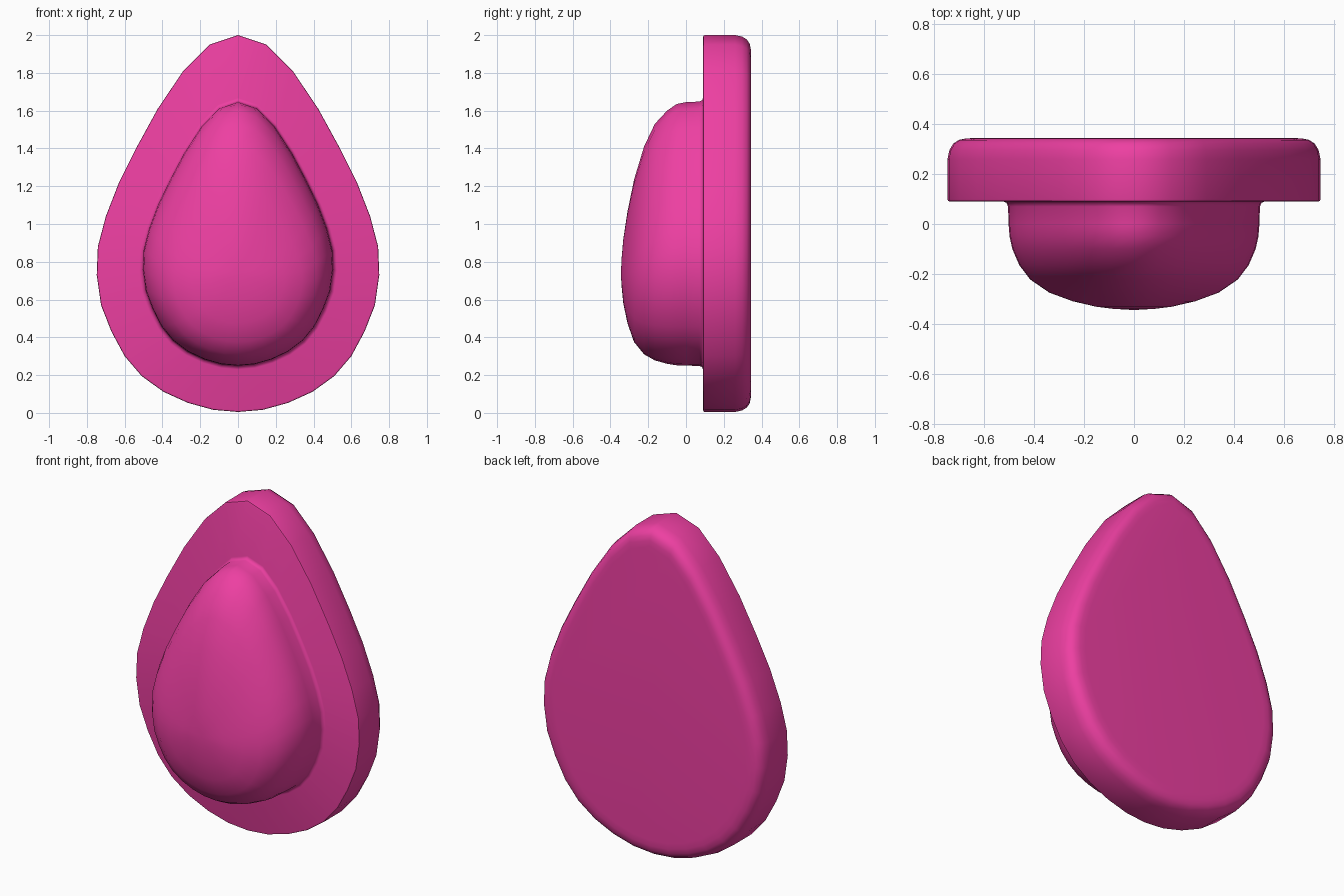
import bpy, bmesh, math

if "Cube" in bpy.data.objects:
    bpy.data.objects.remove(bpy.data.objects["Cube"])

# Right half of the teardrop outline, tip to bottom (x, z)
half = [(0, 2.0), (.15, 1.95), (.29, 1.81), (.425, 1.61), (.54, 1.40),
        (.63, 1.22), (.70, 1.04), (.742, .88), (.748, .73), (.725, .57),
        (.67, .43), (.60, .30), (.51, .195), (.395, .112), (.265, .053),
        (.13, .016), (0, .005)]
outline = half + [(-x, z) for x, z in half[-2:0:-1]]
unit = [(x / .748, (z - .005) / 1.995) for x, z in outline]

# Cross-sections front to back: y, bottom z, top z, half width
dome = [(-.340, .66, .83, .085), (-.332, .58, .92, .15), (-.310, .475, 1.065, .245),
        (-.275, .375, 1.235, .34), (-.222, .31, 1.41, .417), (-.165, .278, 1.53, .46),
        (-.10, .26, 1.60, .488), (-.05, .252, 1.635, .499), (0, .25, 1.645, .503),
        (.07, .249, 1.648, .505), (.085, .243, 1.655, .511), (.09, .23, 1.668, .524)]
plate = [(y, .005 + i, 2 - i, .748 - i) for y, i in
         [(.09, .01), (.093, .002), (.10, 0), (.26, 0), (.297, .008),
          (.322, .023), (.337, .045), (.343, .075), (.345, .11)]]

bm = bmesh.new()


def ring(y, lo, hi, w):
    return [bm.verts.new((u * w, y, lo + v * (hi - lo))) for u, v in unit]


# Loft dome, step and plate as one closed skin
rings = [ring(*s) for s in dome + plate]
n = len(unit)
for a, b in zip(rings, rings[1:]):
    for i in range(n):
        j = (i + 1) % n
        bm.faces.new((a[i], a[j], b[j], b[i]))
tip = bm.verts.new((0, -.345, .735))
for i in range(n):
    bm.faces.new((tip, rings[0][(i + 1) % n], rings[0][i]))
bm.faces.new(rings[-1])
bmesh.ops.recalc_face_normals(bm, faces=bm.faces)

mesh = bpy.data.meshes.new("domed_teardrop_plate")
bm.to_mesh(mesh)
bm.free()
body = bpy.data.objects.new("domed_teardrop_plate", mesh)
bpy.context.collection.objects.link(body)

# Pink finish and smooth shading
pink = bpy.data.materials.new("pink")
pink.diffuse_color = (.85, .05, .36, 1)
pink.use_nodes = True
pink.node_tree.nodes["Principled BSDF"].inputs["Base Color"].default_value = pink.diffuse_color
mesh.materials.append(pink)
bpy.context.view_layer.objects.active = body
body.select_set(True)
bpy.ops.object.shade_smooth_by_angle(angle=math.radians(50))
